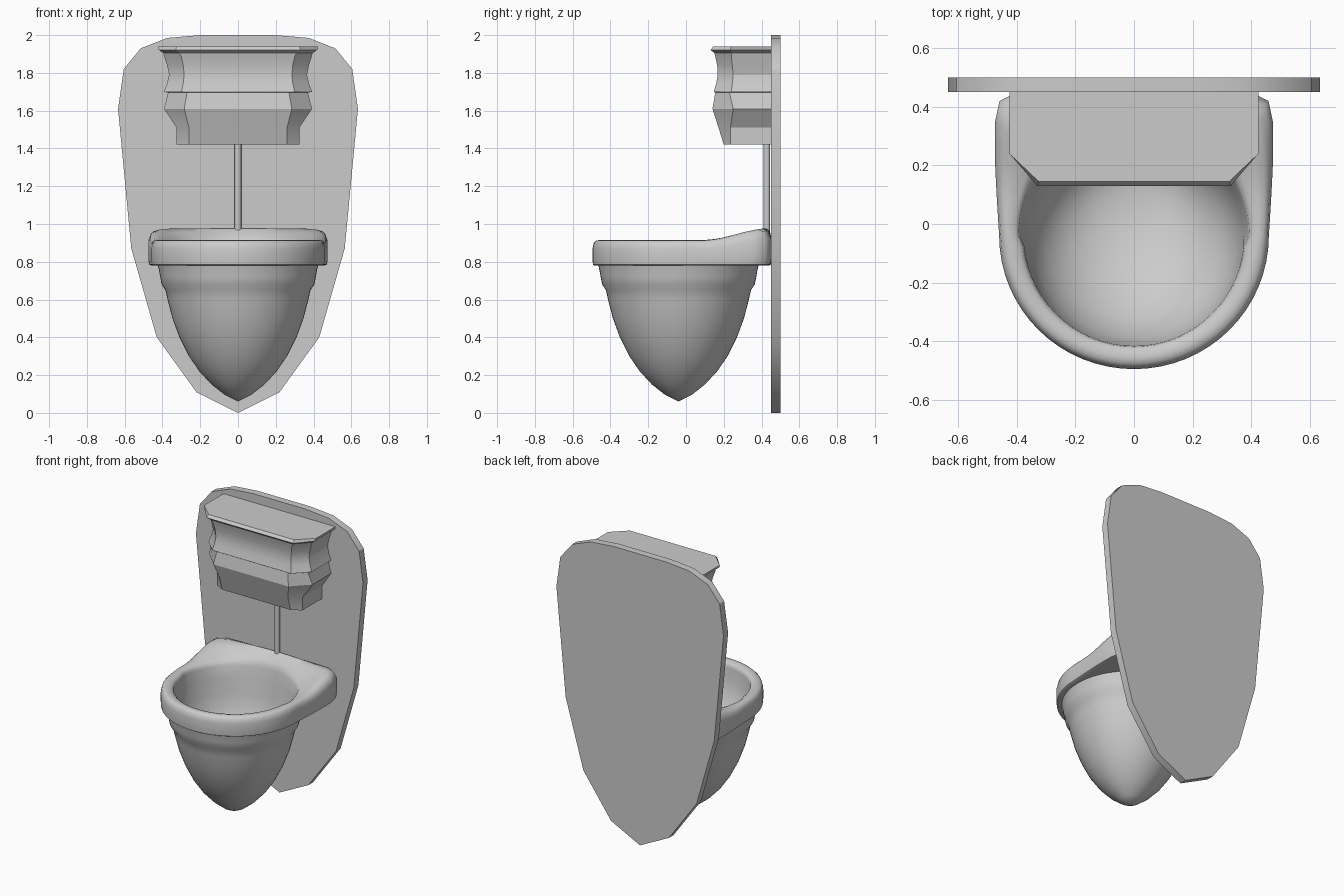
import bpy, bmesh, math

if "Cube" in bpy.data.objects:
    bpy.data.objects.remove(bpy.data.objects["Cube"])


def finish(name, bm, angle=30):
    bmesh.ops.recalc_face_normals(bm, faces=bm.faces)
    mesh = bpy.data.meshes.new(name)
    bm.to_mesh(mesh)
    bm.free()
    mesh.shade_smooth()
    mesh.set_sharp_from_angle(angle=math.radians(angle))
    ob = bpy.data.objects.new(name, mesh)
    bpy.context.collection.objects.link(ob)
    return ob


def loft(name, rings, angle=30):
    """Skin closed rings; a ring of one point is a pole, other ends are capped."""
    bm = bmesh.new()
    rows = [[bm.verts.new(p) for p in ring] for ring in rings]
    for a, b in zip(rows, rows[1:]):
        n = max(len(a), len(b))
        for i in range(n):
            j = (i + 1) % n
            if len(a) == 1:
                bm.faces.new((a[0], b[j], b[i]))
            elif len(b) == 1:
                bm.faces.new((a[i], a[j], b[0]))
            else:
                bm.faces.new((a[i], a[j], b[j], b[i]))
    for row in (rows[0], rows[-1]):
        if len(row) > 2:
            bm.faces.new(row)
    return finish(name, bm, angle)


# Wall plate: mirrored half outline, extruded along y
half = [(0.2, 2.0), (0.375, 1.985), (0.515, 1.93), (0.605, 1.82), (0.635, 1.61),
        (0.565, 0.87), (0.43, 0.40), (0.22, 0.11)]
outline = half + [(0, 0)] + [(-x, z) for x, z in reversed(half)]
loft("wall_plate", [[(x, y, z) for x, z in outline] for y in (0.45, 0.5)])

# Cistern: z, half width, front half width, side corner y, front y
levels = [(1.94, 0.425, 0.325, 0.24, 0.145), (1.922, 0.42, 0.33, 0.235, 0.13),
          (1.905, 0.395, 0.31, 0.24, 0.15), (1.885, 0.39, 0.30, 0.24, 0.155),
          (1.84, 0.375, 0.29, 0.245, 0.165), (1.79, 0.365, 0.285, 0.25, 0.168),
          (1.745, 0.375, 0.29, 0.245, 0.16), (1.70, 0.392, 0.30, 0.24, 0.147),
          (1.695, 0.37, 0.27, 0.23, 0.155), (1.61, 0.392, 0.285, 0.25, 0.14),
          (1.51, 0.325, 0.26, 0.235, 0.172), (1.42, 0.325, 0.26, 0.235, 0.20)]
loft("cistern", [[(-w, 0.455, z), (-w, s, z), (-f, y, z), (f, y, z), (w, s, z), (w, 0.455, z)]
                 for z, w, f, s, y in levels], 22)

# Flush pipe
loft("flush_pipe", [[(0.0175 * math.cos(i * math.pi / 6), 0.428 + 0.0175 * math.sin(i * math.pi / 6), z)
                     for i in range(12)] for z in (0.915, 1.43)], 40)

# Bowl: round outside, D-shaped rim with raised deck, dished inside
N, CY = 64, -0.04
angles = [2 * math.pi * i / N for i in range(N)]


def outer(a):
    c, s = math.cos(a), math.sin(a)
    if s <= 0:
        return 0.46 * c, 0.455 * s
    w = 0.46 + 0.015 * min(1, s / 0.5)
    r = (abs(c / w) ** 14 + abs(s / 0.492) ** 14) ** (-1 / 14)
    # ease from the circular front into the squared back
    return r * c, r * s


def inner(a):
    r = 0.376 if math.sin(a) < -1e-6 else 0.39
    return r * math.cos(a), r * math.sin(a)


def rise(y):
    t = max(0, min(1, (y - 0.08) / 0.36))
    return 0.065 * t * t * (3 - 2 * t)


rings = [[(0, CY, 0.06)]]
for r, z in [(0.07, 0.095), (0.14, 0.15), (0.205, 0.22), (0.26, 0.30), (0.31, 0.40),
             (0.347, 0.50), (0.373, 0.60), (0.384, 0.65), (0.404, 0.68), (0.412, 0.72),
             (0.418, 0.755), (0.424, 0.78)]:
    rings.append([(r * math.cos(a), CY + r * math.sin(a), z) for a in angles])

# Rim section: blend from outer to inner outline, height, share of the deck rise
for f, z, k in [(0.13, 0.78, 0), (0.03, 0.785, 0), (0, 0.81, 0), (0, 0.87, 0.8),
                (0.08, 0.899, 1), (0.25, 0.912, 1), (0.5, 0.915, 0.75), (0.8, 0.909, 0.35),
                (0.95, 0.90, 0.15), (1, 0.88, 0)]:
    ring = []
    for a in angles:
        (ox, oy), (ix, iy) = outer(a), inner(a)
        x, y = ox + (ix - ox) * f, CY + oy + (iy - oy) * f
        ring.append((x, y, z + k * rise(y)))
    rings.append(ring)

# Inside of the basin, its low point set towards the back
for s, z, back in [(0.98, 0.80, 0), (0.93, 0.70, 0.01), (0.82, 0.60, 0.03),
                   (0.62, 0.51, 0.07), (0.35, 0.45, 0.12)]:
    rings.append([(0.38 * s * math.cos(a), CY + back + 0.38 * s * math.sin(a), z) for a in angles])
rings.append([(0, CY + 0.17, 0.42)])
loft("toilet_bowl", rings, 50)
